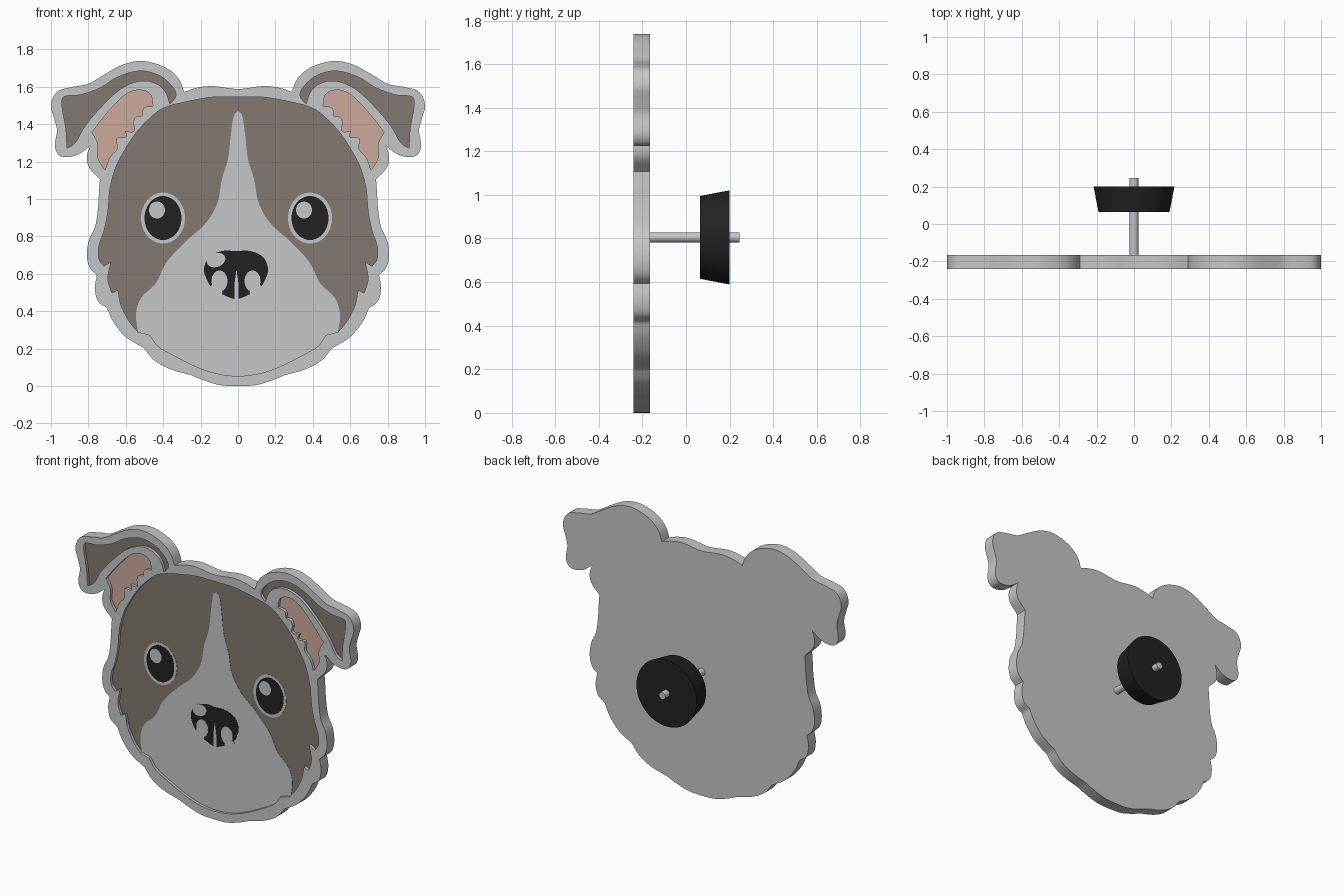
import bpy, bmesh, math
from mathutils import Vector

if "Cube" in bpy.data.objects:
    bpy.data.objects.remove(bpy.data.objects["Cube"])

S, CX, Z0 = 187.0, 238.0, 387.0      # drawing units per metre, centre line, ground line


def material(name, rgb):
    m = bpy.data.materials.new(name)
    m.diffuse_color = (*rgb, 1)
    m.use_nodes = True
    m.node_tree.nodes["Principled BSDF"].inputs["Base Color"].default_value = m.diffuse_color
    return m


GREY = material("silver_grey", (0.56, 0.565, 0.58))
BROWN = material("fur_brown", (0.225, 0.19, 0.165))
PINK = material("ear_pink", (0.61, 0.40, 0.335))
BLACK = material("black", (0.016, 0.016, 0.016))


def smooth(pts, n=5):
    """Closed smooth loop; points with a third value are sharp corners."""
    P = [Vector(p[:2]) for p in pts]
    C = [len(p) > 2 for p in pts]
    N, out = len(P), []
    for i in range(N):
        a, b, c, d = P[i - 1], P[i], P[(i + 1) % N], P[(i + 2) % N]
        L = (c - b).length
        m1 = (c - b) if C[i] else (c - a).normalized() * L
        m2 = (c - b) if C[(i + 1) % N] else (d - b).normalized() * L
        for k in range(n):
            t = k / n
            out.append(b * (2*t**3 - 3*t*t + 1) + m1 * (t**3 - 2*t*t + t)
                       + c * (3*t*t - 2*t**3) + m2 * (t**3 - t*t))
    return [((p.x - CX) / S, (Z0 - p.y) / S) for p in out]


def mirror(pts):
    return [(2 * CX - p[0], *p[1:]) for p in reversed(pts)]


def whole(half):
    """Half outline from top centre to bottom centre, mirrored to a full loop."""
    return smooth(half + mirror(half)[1:-1])


def ellipse(cx, cy, rx, ry, tilt=0.0, n=40):
    out = []
    for k in range(n):
        a = 2 * math.pi * k / n
        u, v = rx * math.cos(a), ry * math.sin(a)
        out.append(((cx + u * math.cos(tilt) - v * math.sin(tilt) - CX) / S,
                    (Z0 - cy + u * math.sin(tilt) + v * math.cos(tilt)) / S))
    return out


def finish(name, bm, mat):
    bmesh.ops.recalc_face_normals(bm, faces=bm.faces)
    me = bpy.data.meshes.new(name)
    bm.to_mesh(me)
    bm.free()
    me.materials.append(mat)
    ob = bpy.data.objects.new(name, me)
    bpy.context.collection.objects.link(ob)
    bpy.ops.object.select_all(action='DESELECT')
    ob.select_set(True)
    bpy.context.view_layer.objects.active = ob
    bpy.ops.object.shade_smooth_by_angle(angle=math.radians(35))
    return ob


def plate(name, loops, front, back, mat):
    """Filled loops (inner loops are holes) extruded between two y values."""
    cu = bpy.data.curves.new(name + "_curve", 'CURVE')
    cu.dimensions, cu.fill_mode = '2D', 'BOTH'
    cu.extrude = (back - front) / 2
    for loop in loops:
        sp = cu.splines.new('POLY')
        sp.points.add(len(loop) - 1)
        for q, (x, z) in zip(sp.points, loop):
            q.co = (x, z, 0, 1)
        sp.use_cyclic_u = True
    tmp = bpy.data.objects.new(name + "_tmp", cu)
    bpy.context.collection.objects.link(tmp)
    dg = bpy.context.evaluated_depsgraph_get()
    me = bpy.data.meshes.new_from_object(tmp.evaluated_get(dg))
    bpy.data.objects.remove(tmp)
    bpy.data.curves.remove(cu)
    bm = bmesh.new()
    bm.from_mesh(me)
    bpy.data.meshes.remove(me)
    bmesh.ops.remove_doubles(bm, verts=bm.verts, dist=1e-5)
    mid = (front + back) / 2
    for v in bm.verts:
        v.co = (v.co.x, mid - v.co.z, v.co.y)
    return finish(name, bm, mat)


def turned(name, r1, r2, y1, y2, z, mat):
    """Round part along y with radius r1 at y1 and r2 at y2."""
    bm = bmesh.new()
    bmesh.ops.create_cone(bm, cap_ends=True, segments=64, radius1=r1, radius2=r2, depth=y2 - y1)
    for v in bm.verts:
        v.co = (v.co.x, (y1 + y2) / 2 + v.co.z, z - v.co.y)
    return finish(name, bm, mat)


# Outer silhouette (left half, top to bottom)
outline = whole([
    (238, 90), (212, 87), (196, 89), (184, 93, 1), (180, 82), (171, 72), (157, 65), (140, 62),
    (122, 66), (102, 77), (88, 85), (72, 88), (57, 93), (51, 106), (54, 119), (57, 131),
    (55, 147), (59, 156), (68, 158), (79, 155), (90, 147, 1), (87, 157), (89, 168),
    (100, 180, 1), (99, 194), (98, 210), (95, 228), (89, 241), (87, 257), (90, 269),
    (97, 276, 1), (95, 289), (98, 302), (107, 309, 1), (113, 322), (126, 338), (144, 349, 1),
    (154, 361), (170, 370), (191, 376, 1), (203, 381), (220, 386), (238, 387)])

# Recessed face inside the rim
chin = [(138, 333, 1), (150, 336, 1), (158, 347), (175, 357), (195, 367), (215, 374), (238, 377)]
face = whole([
    (238, 98), (215, 98), (195, 101), (172, 106, 1), (160, 111), (148, 121), (136, 134),
    (126, 149), (116, 168), (110, 190), (108, 212), (104, 232), (99, 247), (99, 260),
    (104, 267, 1), (111, 263, 1), (108, 280), (112, 294, 1), (118, 291, 1), (121, 306),
    (129, 322)] + chin)

# Folded ear and inner ear
ear = [(62, 106), (64, 98), (80, 96), (100, 89), (118, 78), (140, 72), (158, 76), (170, 85),
       (176, 96), (170, 105, 1), (165, 92), (155, 84), (140, 82), (122, 89), (103, 106),
       (85, 127), (75, 144), (67, 149, 1), (66, 130)]
inner_ear = [(92, 133, 1), (108, 113), (125, 96), (138, 91), (150, 95), (153, 107, 1), (144, 109),
             (142, 117, 1), (136, 118), (133, 124, 1), (134, 132), (125, 132, 1), (126, 138),
             (117, 139), (117, 150), (110, 158), (105, 171, 1), (98, 159), (98, 145)]
ears = {"left": smooth(ear), "right": smooth(mirror(ear))}
inners = {"left": smooth(inner_ear), "right": smooth(mirror(inner_ear))}

FLOOR = -0.220
RIM = -0.240

# Metal back plate and raised rim with openings
plate("back_plate", [outline], FLOOR, -0.165, GREY)
plate("raised_rim", [outline, face, *ears.values(), *inners.values()], RIM, FLOOR, GREY)


def inlay(name, loop, level, mat):
    plate(name, [loop], FLOOR - 0.0015 * level, FLOOR + 0.002, mat)


# Coloured inlays
inlay("face_fur", face, 1, BROWN)
for side in ("left", "right"):
    inlay("ear_fur_" + side, ears[side], 1, BROWN)
    inlay("inner_ear_" + side, inners[side], 1, PINK)

# Muzzle with blaze up the forehead
inlay("muzzle", whole([
    (238, 112, 1), (234, 116), (231, 135), (228, 160), (222, 180), (217, 205), (205, 225),
    (185, 243), (166, 264), (156, 284), (141, 299), (136, 315)] + chin), 2, GREY)

# Eyes
for side, cx in (("left", 163), ("right", 310)):
    inlay("eye_ring_" + side, ellipse(cx, 219, 22, 25.5), 2, GREY)
    inlay("eye_" + side, ellipse(cx, 219, 18.5, 22), 3, BLACK)
    inlay("eye_highlight_" + side, ellipse(cx - 6, 211, 8, 8.5), 4, GREY)

# Nose, nostrils, slit and highlight
nose = [(236, 252), (222, 252), (209, 258), (204, 270), (207, 281), (213, 290), (224, 296), (236, 300)]
inlay("nose", smooth(nose + [(472 - x, y) for x, y in nose[-2:0:-1]]), 3, BLACK)
for side, s in (("left", -1), ("right", 1)):
    inlay("nostril_" + side, ellipse(236 + 16.5 * s, 282, 8, 10.5), 4, GREY)
    inlay("nostril_gap_" + side, ellipse(236 + 20 * s, 291, 7, 3.5, 0.5 * s), 4, GREY)
inlay("nose_slit", smooth([(236.5, 270, 1), (234.5, 286), (234.5, 301, 1), (238.5, 301, 1), (238.5, 286)]), 4, GREY)
inlay("nose_highlight", ellipse(216, 261, 9.5, 7, 0.3), 4, GREY)

# Pin post and rubber clutch on the back
turned("pin_post", 0.023, 0.023, -0.17, 0.245, 0.805, GREY)
turned("rubber_clutch", 0.19, 0.216, 0.065, 0.20, 0.805, BLACK)
